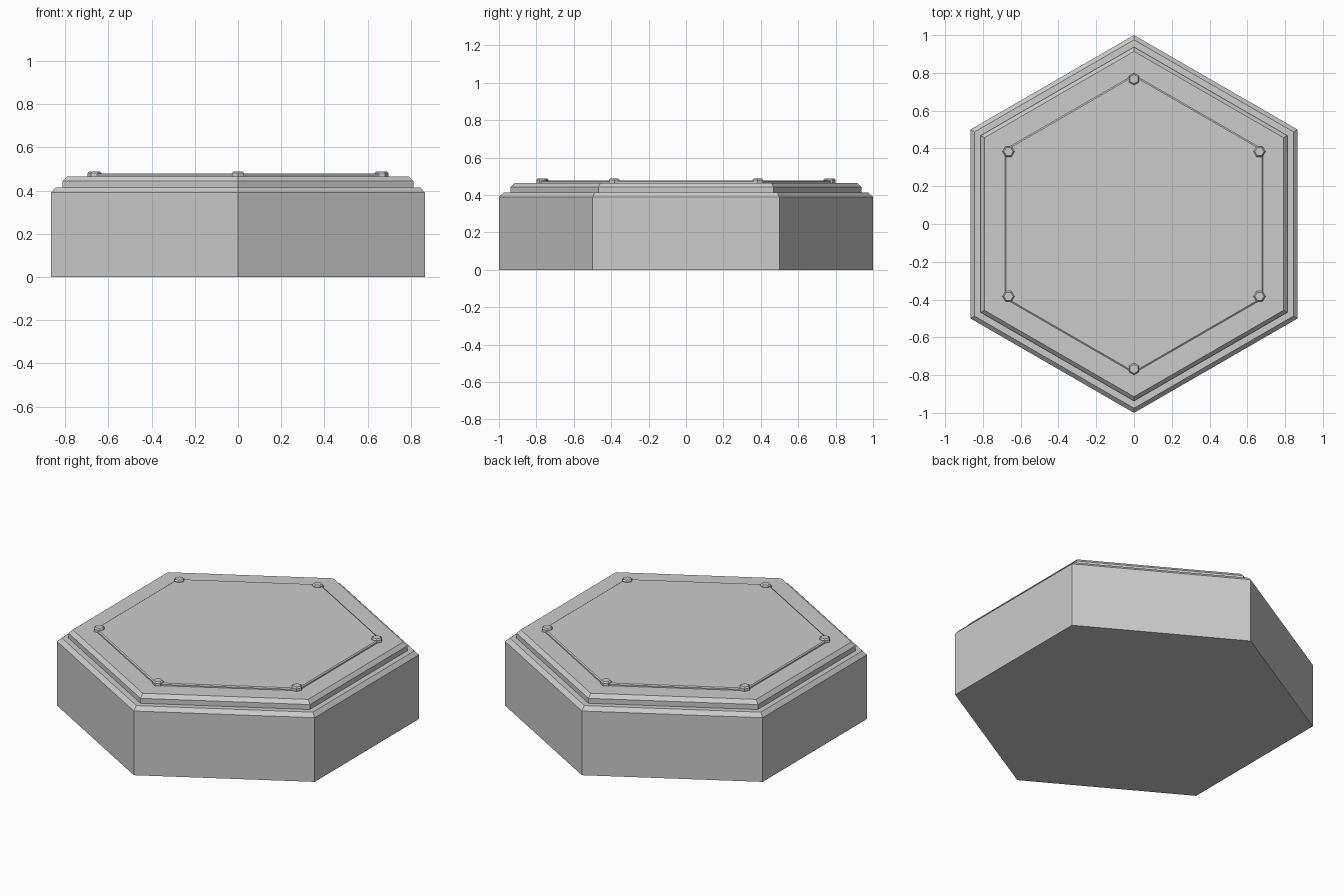
import bpy, bmesh
from math import sin, cos, pi

if "Cube" in bpy.data.objects:
    bpy.data.objects.remove(bpy.data.objects["Cube"])


def hex_solid(name, profile, center=(0, 0), start=pi / 2):
    """Closed six-sided solid; profile is a list of (corner radius, z), bottom to top."""
    bm = bmesh.new()
    rings = []
    for r, z in profile:
        rings.append([bm.verts.new((center[0] + r * cos(start + i * pi / 3),
                                    center[1] + r * sin(start + i * pi / 3), z))
                      for i in range(6)])
    for low, high in zip(rings, rings[1:]):
        for i in range(6):
            j = (i + 1) % 6
            bm.faces.new((low[i], low[j], high[j], high[i]))
    bm.faces.new(rings[0][::-1])
    bm.faces.new(rings[-1])
    mesh = bpy.data.meshes.new(name)
    bm.to_mesh(mesh)
    bm.free()
    obj = bpy.data.objects.new(name, mesh)
    bpy.context.collection.objects.link(obj)
    return obj


# Main block with chamfered top edge
hex_solid("tile_base", [(1.0, 0), (1.0, 0.39), (0.975, 0.413)])

# Raised step
hex_solid("raised_step", [(0.937, 0.411), (0.937, 0.443), (0.914, 0.465)])

# Thin inset panel
hex_solid("top_panel", [(0.79, 0.463), (0.79, 0.473), (0.782, 0.478)])

# Bolt at each panel corner
for k in range(6):
    a = pi / 2 + k * pi / 3
    turn = pi / 2 if k % 3 == 0 else 0
    hex_solid(f"corner_bolt_{k + 1}",
              [(0.032, 0.463), (0.032, 0.481), (0.024, 0.489)],
              (0.767 * cos(a), 0.767 * sin(a)), turn)
